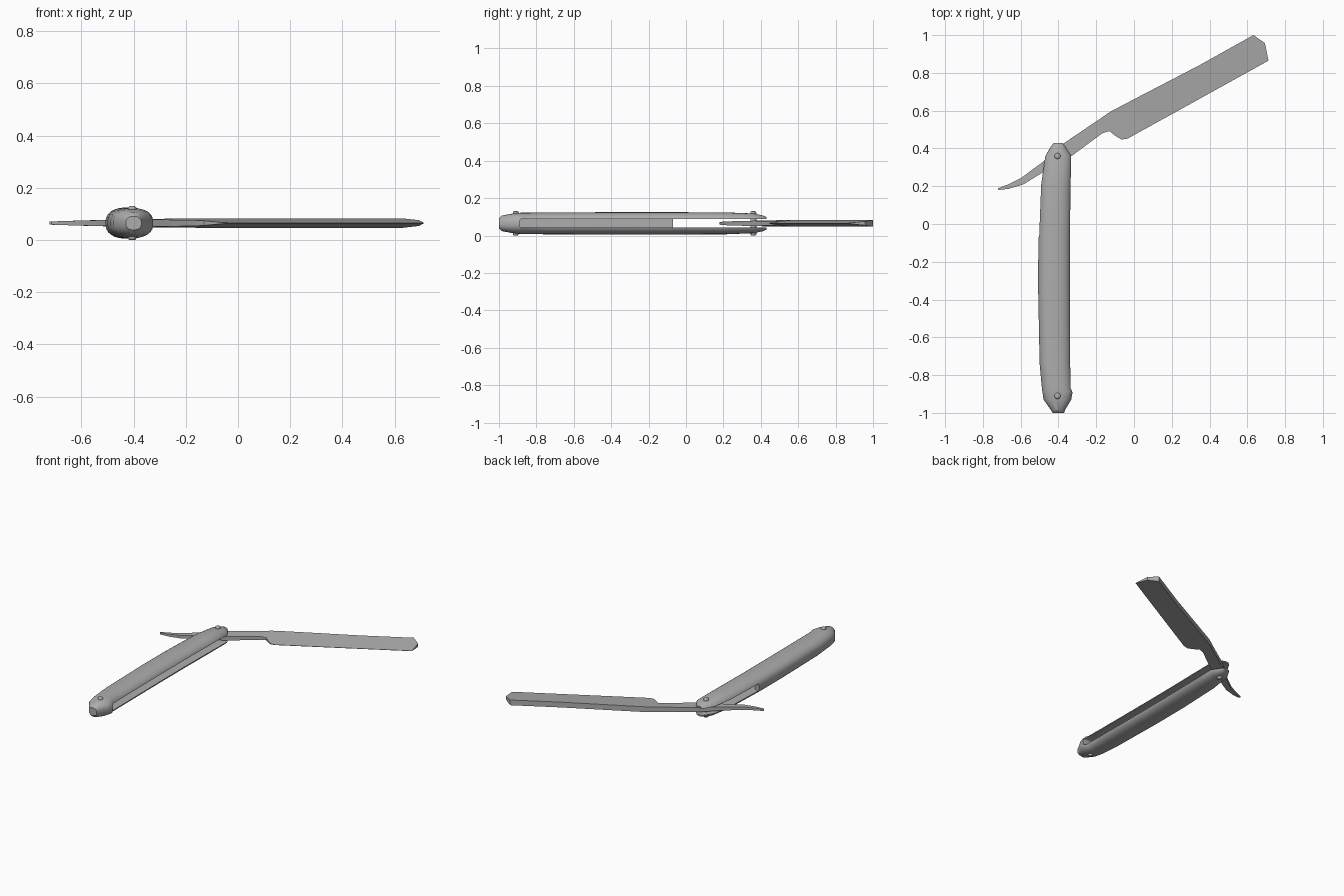
import bpy, bmesh, math

MID = 0.065  # height of the plane of symmetry

cube = bpy.data.objects.get("Cube")
if cube:
    bpy.data.objects.remove(cube)

grey = bpy.data.materials.new("plain grey")
grey.use_nodes = True
colour = (0.42, 0.42, 0.42, 1)
grey.diffuse_color = colour
grey.node_tree.nodes["Principled BSDF"].inputs["Base Color"].default_value = colour


def make_object(name, bm):
    bmesh.ops.recalc_face_normals(bm, faces=bm.faces[:])
    mesh = bpy.data.meshes.new(name)
    bm.to_mesh(mesh)
    bm.free()
    mesh.materials.append(grey)
    obj = bpy.data.objects.new(name, mesh)
    bpy.context.collection.objects.link(obj)
    return obj


def activate(obj):
    bpy.ops.object.select_all(action='DESELECT')
    obj.select_set(True)
    bpy.context.view_layer.objects.active = obj


def smooth(obj, degrees):
    activate(obj)
    bpy.ops.object.shade_smooth_by_angle(angle=math.radians(degrees))


def loft(name, rings):
    """Skin closed rings of equal length and cap both ends."""
    bm = bmesh.new()
    rows = [[bm.verts.new(p) for p in ring] for ring in rings]
    n = len(rows[0])
    for a, b in zip(rows, rows[1:]):
        for i in range(n):
            j = (i + 1) % n
            bm.faces.new((a[i], a[j], b[j], b[i]))
    bm.faces.new(rows[0])
    bm.faces.new(rows[-1])
    return make_object(name, bm)


def oval(y, left, right, half, sides=28, power=2.4):
    """Squarish oval cross-section of the handle."""
    ring = []
    for i in range(sides):
        t = math.tau * (i + 0.5) / sides
        c, s = math.cos(t), math.sin(t)
        u = math.copysign(abs(c) ** (2 / power), c)
        v = math.copysign(abs(s) ** (2 / power), s)
        ring.append(((left + right) / 2 + u * (right - left) / 2, y, MID + v * half))
    return ring


# Handle: y, two side positions and half thickness at each station
handle = loft("handle", [oval(*s) for s in (
    (-1.0, -0.43, -0.37, 0.026),
    (-0.985, -0.44, -0.365, 0.042),
    (-0.93, -0.479, -0.332, 0.052),
    (-0.885, -0.486, -0.324, 0.057),
    (-0.87, -0.488, -0.332, 0.057),
    (-0.74, -0.5, -0.334, 0.059),
    (-0.34, -0.508, -0.336, 0.06),
    (-0.1, -0.507, -0.336, 0.06),
    (0.21, -0.495, -0.332, 0.059),
    (0.36, -0.474, -0.328, 0.053),
    (0.41, -0.445, -0.36, 0.043),
    (0.43, -0.43, -0.374, 0.034),
)])

# Slot: open along one side, and through both sides near the pivot
bm = bmesh.new()
plan = ((-0.2, -0.89), (-0.2, 0.6), (-0.7, 0.6), (-0.7, -0.07), (-0.475, -0.07), (-0.475, -0.89))
base = bm.faces.new([bm.verts.new((x, y, MID - 0.023)) for x, y in plan])
raised = bmesh.ops.extrude_face_region(bm, geom=[base])["geom"]
bmesh.ops.translate(bm, vec=(0, 0, 0.046),
                    verts=[v for v in raised if isinstance(v, bmesh.types.BMVert)])
across = [e for e in bm.edges
          if abs((e.verts[0].co - e.verts[1].co).normalized().x) > 0.99]
bmesh.ops.bevel(bm, geom=across, offset=0.012, segments=3, profile=0.5, affect='EDGES')
cutter = make_object("slot_cutter", bm)
cutter.hide_render = True

cut = handle.modifiers.new("slot", 'BOOLEAN')
cut.operation = 'DIFFERENCE'
cut.solver = 'EXACT'
cut.object = cutter
activate(handle)
bpy.ops.object.modifier_apply(modifier=cut.name)
bpy.data.objects.remove(cutter)
smooth(handle, 35)

# Blade with tang and tail: spine point, edge point, half thickness of each
stations = (
    (-0.722, 0.188, -0.715, 0.18, 0.006, 0.006),
    (-0.66, 0.212, -0.66, 0.187, 0.008, 0.008),
    (-0.6, 0.242, -0.585, 0.21, 0.01, 0.01),
    (-0.484, 0.328, -0.488, 0.27, 0.013, 0.012),
    (-0.378, 0.423, -0.33, 0.36, 0.016, 0.014),
    (-0.22, 0.53, -0.167, 0.481, 0.017, 0.011),
    (-0.18, 0.557, -0.13, 0.492, 0.017, 0.009),
    (-0.16, 0.571, -0.098, 0.466, 0.018, 0.006),
    (-0.14, 0.585, -0.066, 0.447, 0.018, 0.003),
    (-0.119, 0.598, -0.034, 0.452, 0.018, 0.001),
    (0.03, 0.676, 0.1, 0.526, 0.018, 0.001),
    (0.347, 0.841, 0.42, 0.703, 0.018, 0.001),
    (0.632, 1.0, 0.68, 0.847, 0.018, 0.001),
    (0.693, 0.958, 0.712, 0.865, 0.011, 0.001),
)
blade = loft("blade", [
    ((sx, sy, MID - sh), (sx, sy, MID + sh), (ex, ey, MID + eh), (ex, ey, MID - eh))
    for sx, sy, ex, ey, sh, eh in stations])
smooth(blade, 30)

# Pins through both ends of the handle, with rounded heads
for name, y in (("pivot_pin", 0.36), ("end_pin", -0.91)):
    bm = bmesh.new()
    bmesh.ops.create_cone(bm, cap_ends=True, segments=16, radius1=0.016, radius2=0.016, depth=2 * MID)
    rims = [e for e in bm.edges if abs(e.verts[0].co.z - e.verts[1].co.z) < 0.001]
    bmesh.ops.bevel(bm, geom=rims, offset=0.008, segments=3, profile=0.5, affect='EDGES')
    bmesh.ops.translate(bm, vec=(-0.405, y, MID), verts=bm.verts[:])
    smooth(make_object(name, bm), 40)
